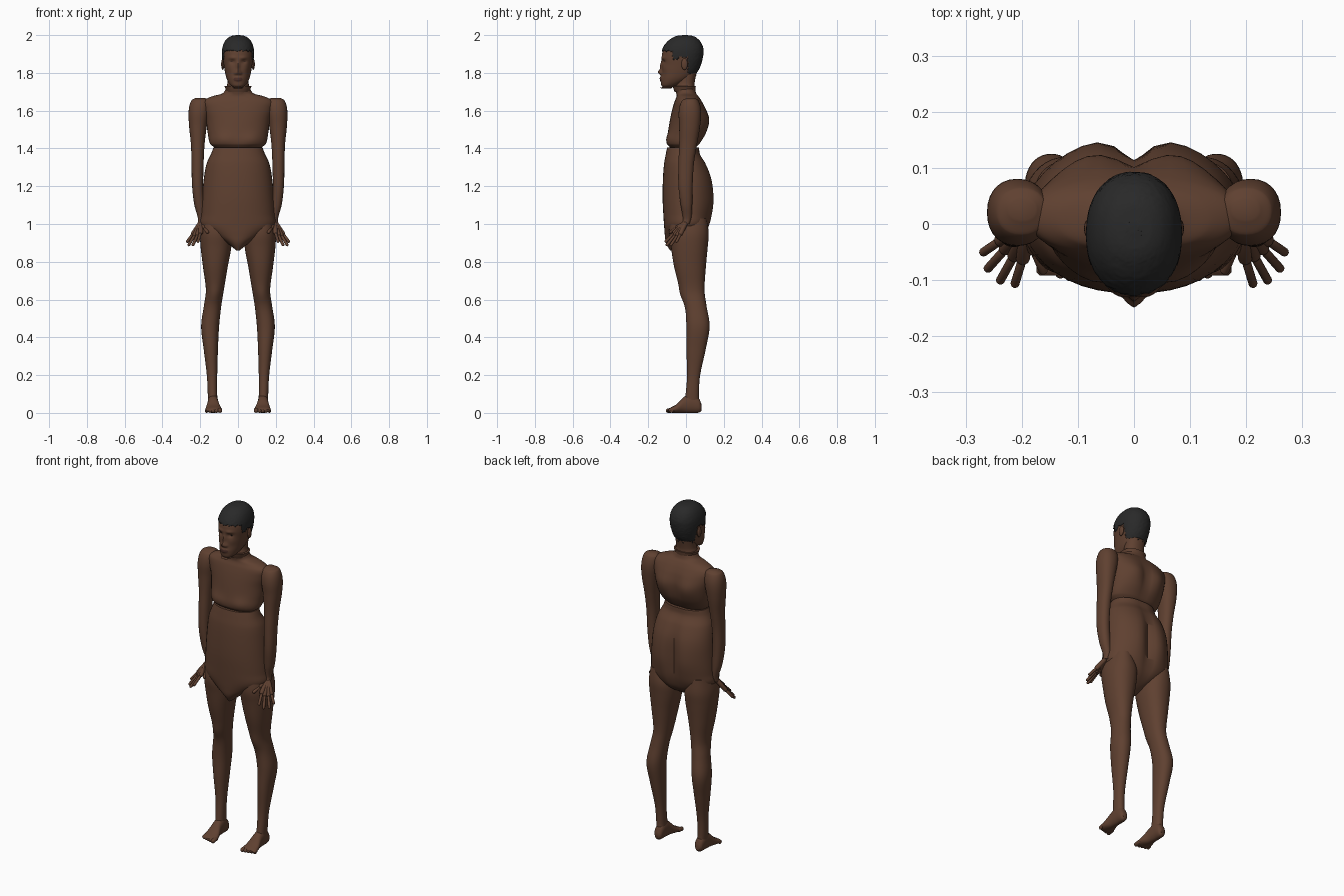
import bpy
import bmesh
import math
import random
from mathutils import Vector

random.seed(4)
cube = bpy.data.objects.get("Cube")
if cube:
    bpy.data.objects.remove(cube, do_unlink=True)

parts = []


def material(name, rgb):
    mat = bpy.data.materials.new(name)
    mat.use_nodes = True
    color = (*rgb, 1)
    mat.diffuse_color = color
    mat.node_tree.nodes["Principled BSDF"].inputs["Base Color"].default_value = color
    mat.node_tree.nodes["Principled BSDF"].inputs["Roughness"].default_value = 0.8
    return mat


skin = material("brown skin", (0.115, 0.052, 0.030))
lip = material("dark lips", (0.075, 0.030, 0.022))
black = material("black hair", (0.022, 0.022, 0.022))
eye_dark = material("dark eyes", (0.020, 0.012, 0.010))


def finish(bm, name, mat, mirrored=False):
    """Turn a bmesh into a named object, optionally mirrored across x."""
    bmesh.ops.recalc_face_normals(bm, faces=bm.faces)
    mesh = bpy.data.meshes.new(name)
    bm.to_mesh(mesh)
    bm.free()
    mesh.materials.append(mat)
    obj = bpy.data.objects.new(name, mesh)
    bpy.context.collection.objects.link(obj)
    if mirrored:
        mirror = obj.modifiers.new("mirror", 'MIRROR')
        mirror.use_mirror_merge = False
    parts.append(obj)
    return obj


def smooth_sections(rows, steps):
    """Cubic interpolation of section rows over their first value."""
    def slope(i, k):
        a, b = rows[max(i - 1, 0)], rows[min(i + 1, len(rows) - 1)]
        return (b[k] - a[k]) / (b[0] - a[0])

    out = []
    for i in range(len(rows) - 1):
        p, q = rows[i], rows[i + 1]
        h = q[0] - p[0]
        for j in range(steps):
            u = j / steps
            w = u * u * (3 - 2 * u)
            row = [p[0] + h * u]
            for k in range(1, len(p)):
                row.append(p[k] * (1 - w) + q[k] * w
                           + h * slope(i, k) * u * (1 - u) ** 2
                           - h * slope(i + 1, k) * u * u * (1 - u))
            out.append(row)
    return out + [list(rows[-1])]


def loft(rows, axis='z', segments=40, steps=6, power=2.2, bumps=()):
    """Skin rounded sections (t, a0, a1, b0, b1); bumps push the front or back."""
    bm = bmesh.new()
    rings = []
    for t, a0, a1, b0, b1 in smooth_sections(rows, steps):
        ring = []
        for n in range(segments):
            ang = math.tau * n / segments
            c, s = math.cos(ang), math.sin(ang)
            a = (a0 + a1) / 2 + (a1 - a0) / 2 * math.copysign(abs(c) ** (2 / power), c)
            b = (b0 + b1) / 2 + (b1 - b0) / 2 * math.copysign(abs(s) ** (2 / power), s)
            for side, x, z, sx, sz, amount in bumps:
                fall = ((abs(a) - x) / sx) ** 2 + ((t - z) / sz) ** 2
                b += side * amount * math.exp(-fall) * max(0, side * s) ** 0.5
            ring.append(bm.verts.new((a, b, t) if axis == 'z' else (a, t, b)))
        rings.append(ring)
    for low, high in zip(rings, rings[1:]):
        for n in range(segments):
            m = (n + 1) % segments
            bm.faces.new((low[n], low[m], high[m], high[n]))
    bm.faces.new(rings[0])
    bm.faces.new(rings[-1])
    return bm


def centred(rows):
    return [(z, -w, w, front, back) for z, w, front, back in rows]


def capsule(bm, start, end, radius):
    """Add a round-ended rod to a bmesh."""
    start, end = Vector(start), Vector(end)
    direction = end - start
    turn = direction.to_track_quat('Z', 'Y')
    made = bmesh.ops.create_uvsphere(bm, u_segments=12, v_segments=9, radius=radius)
    for v in made["verts"]:
        base = end if v.co.z > 0 else start
        v.co = base + turn @ v.co


def ellipsoid(bm, centre, radii):
    made = bmesh.ops.create_uvsphere(bm, u_segments=20, v_segments=12, radius=1)
    for v in made["verts"]:
        v.co = Vector([c + r * p for c, r, p in zip(centre, radii, v.co)])


# Upper torso: chest, shoulder blades and spine groove
chest = centred([
    (1.405, .125, -.085, .055), (1.425, .148, -.1, .075), (1.48, .16, -.096, .108),
    (1.55, .17, -.085, .12), (1.61, .185, -.072, .105), (1.65, .185, -.06, .085),
    (1.675, .14, -.05, .068), (1.69, .085, -.05, .056), (1.715, .064, -.056, .048)])
finish(loft(chest, bumps=[(-1, .08, 1.45, .05, .035, .012), (1, .09, 1.55, .05, .06, .012),
                          (1, 0, 1.53, .03, .1, -.02)]), "upper_torso", skin)

# Lower torso: waist, hips, buttocks and pointed crotch
hips = centred([
    (1.405, .13, -.1, .072), (1.37, .143, -.107, .077), (1.32, .166, -.116, .108),
    (1.24, .181, -.122, .138), (1.14, .19, -.124, .145), (1.05, .196, -.12, .138),
    (.99, .195, -.116, .125), (.94, .13, -.112, .1), (.9, .06, -.106, .05),
    (.86, .008, -.085, -.04)])
finish(loft(hips, bumps=[(1, 0, 1.14, .03, .17, -.035), (1, .085, 1.12, .06, .1, .008)]),
       "lower_torso", skin)

# Legs
leg = [
    (1.03, .07, .185, -.08, .11), (.95, .035, .2, -.09, .12), (.88, .035, .198, -.08, .115),
    (.77, .055, .185, -.062, .105), (.65, .075, .17, -.03, .098), (.57, .088, .18, -.006, .108),
    (.46, .1, .195, .002, .125), (.34, .106, .182, .002, .105), (.2, .11, .165, .006, .075),
    (.1, .11, .16, -.002, .068), (.05, .108, .157, -.01, .07)]
finish(loft(leg, bumps=[(-1, .125, .62, .03, .05, .008)]), "legs", skin, True)

# Feet and toes
foot = [
    (.082, .118, .146, .012, .045), (.07, .108, .156, .002, .075), (.03, .105, .16, 0, .1),
    (-.01, .102, .162, 0, .085), (-.05, .09, .171, 0, .046), (-.085, .084, .174, .002, .026),
    (-.092, .09, .168, .008, .02)]
finish(loft(foot, axis='y', segments=24), "feet", skin, True)
toes = bmesh.new()
for i in range(5):
    x = .096 + .0175 * i
    r = .012 - .001 * i
    capsule(toes, (x, -.07, r + .004), (x, -.095 + .004 * i, r), r)
finish(toes, "toes", skin, True)

# Arms
arm = [
    (1.668, .175, .222, .008, .045), (1.655, .155, .246, -.02, .065), (1.6, .152, .261, -.038, .08),
    (1.52, .165, .259, -.036, .075), (1.42, .177, .249, -.036, .058), (1.32, .182, .246, -.04, .042),
    (1.2, .184, .243, -.04, .035), (1.1, .177, .231, -.028, .033), (1.03, .173, .212, -.016, .028),
    (1.0, .178, .212, -.02, .018)]
finish(loft(arm, segments=28), "arms", skin, True)

# Hands: palm rods run from the wrist to each knuckle, then the fingers
hands = bmesh.new()
wrist = Vector((.193, .003, 1.015))
fingers = [((.198, -.06, .955), (.212, -.106, .908)), ((.213, -.055, .945), (.238, -.1, .89)),
           ((.228, -.043, .943), (.26, -.079, .89)), ((.236, -.028, .95), (.268, -.05, .908))]
for knuckle, tip in fingers:
    capsule(hands, wrist, knuckle, .013)
    capsule(hands, knuckle, tip, .008)
capsule(hands, wrist, (.178, -.045, .982), .012)
capsule(hands, (.178, -.045, .982), (.162, -.082, .957), .0085)
finish(hands, "hands", skin, True)

# Neck with a loose flap of skin under the chin
neck = centred([(1.69, .06, -.052, .046), (1.72, .062, -.056, .046), (1.75, .055, -.05, .046),
                (1.82, .055, -.045, .06)])
finish(loft(neck), "neck", skin)
collar = centred([(1.7, .062, -.06, .048), (1.715, .066, -.066, .05), (1.73, .072, -.07, .052)])
finish(loft(collar, steps=3), "neck_collar", skin)
flap = bmesh.new()
ellipsoid(flap, (0, -.105, 1.721), (.03, .034, .004))
finish(flap, "throat_flap", skin)

# Head with sculpted face
skull = [
    (1.722, .022, -.122, -.08), (1.735, .04, -.131, -.04), (1.765, .058, -.132, .02),
    (1.8, .068, -.129, .055), (1.84, .075, -.127, .074), (1.88, .08, -.128, .084),
    (1.92, .079, -.122, .086), (1.955, .068, -.1, .073), (1.978, .05, -.072, .052),
    (1.99, .028, -.044, .028), (1.994, .004, -.012, -.002)]
face = [(-1, 0, 1.804, .012, .013, .018), (-1, 0, 1.835, .009, .025, .011),
        (-1, .014, 1.798, .007, .008, .008), (-1, 0, 1.768, .022, .011, .01),
        (-1, 0, 1.767, .02, .003, -.004), (-1, .03, 1.88, .02, .009, .006),
        (-1, .031, 1.859, .015, .011, -.009), (-1, .045, 1.825, .018, .02, .004)]
head = finish(loft(centred(skull), segments=96, steps=9, bumps=face), "head", skin)
head.data.materials.append(lip)
for poly in head.data.polygons:
    c = poly.center
    if c.y < -.1 and (c.x / .024) ** 2 + ((c.z - 1.767) / .011) ** 2 < 1:
        poly.material_index = 1

# Eyes, brows and ears
eyes = bmesh.new()
ellipsoid(eyes, (.031, -.104, 1.859), (.013, .01, .005))
finish(eyes, "eyes", eye_dark, True)
brows = bmesh.new()
capsule(brows, (.018, -.126, 1.881), (.045, -.111, 1.884), .003)
finish(brows, "eyebrows", black, True)
ears = bmesh.new()
ellipsoid(ears, (.081, -.008, 1.846), (.008, .017, .03))
finish(ears, "ears", skin, True)

# Close-cropped hair cap, trimmed along the hairline
cap = loft(centred([(z + .006, w + .005, front - .003, back + .006)
                    for z, w, front, back in skull]), segments=96, steps=9)


def hairline(y):
    if y < -.07:
        return 1.918
    if y < -.035:
        return 1.872
    return 1.885 if y < .012 else 1.795


trimmed = [f for f in cap.faces
           if f.calc_center_median().z < hairline(f.calc_center_median().y) + random.uniform(-.005, .005)]
bmesh.ops.delete(cap, geom=trimmed, context='FACES')
for v in cap.verts:
    v.co.y += random.uniform(-.001, .001)
hair = finish(cap, "hair", black)
shell = hair.modifiers.new("thickness", 'SOLIDIFY')
shell.thickness = .008

# Smooth shading with sharp seams kept
bpy.ops.object.select_all(action='DESELECT')
for obj in parts:
    obj.select_set(True)
bpy.context.view_layer.objects.active = parts[0]
bpy.ops.object.shade_smooth_by_angle(angle=math.radians(50))
